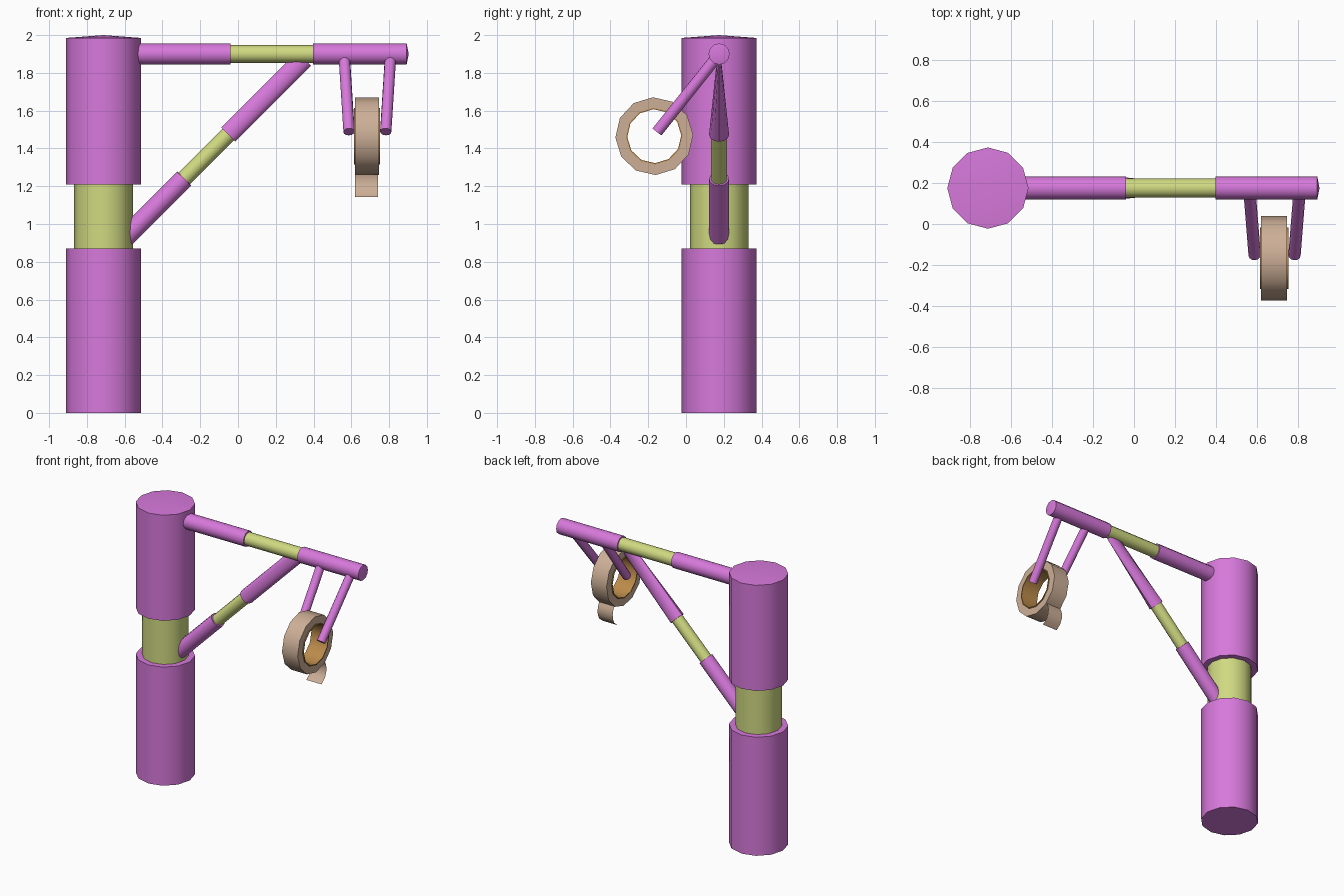
import bpy, bmesh, math
from mathutils import Vector, Matrix

if "Cube" in bpy.data.objects:
    bpy.data.objects.remove(bpy.data.objects["Cube"])


def mat(name, rgb):
    m = bpy.data.materials.new(name)
    m.diffuse_color = (*rgb, 1)
    m.use_nodes = True
    m.node_tree.nodes["Principled BSDF"].inputs["Base Color"].default_value = m.diffuse_color
    return m


PURPLE = mat("purple", (0.68, 0.19, 0.71))
OLIVE = mat("olive", (0.63, 0.70, 0.22))
PAPER = mat("paper", (0.61, 0.43, 0.31))
CARD = mat("card", (0.50, 0.26, 0.07))


def finish(name, bm, material, angle=40):
    bmesh.ops.recalc_face_normals(bm, faces=bm.faces)
    me = bpy.data.meshes.new(name)
    bm.to_mesh(me)
    bm.free()
    ob = bpy.data.objects.new(name, me)
    bpy.context.collection.objects.link(ob)
    me.materials.append(material)
    bpy.ops.object.select_all(action='DESELECT')
    ob.select_set(True)
    bpy.context.view_layer.objects.active = ob
    bpy.ops.object.shade_smooth_by_angle(angle=math.radians(angle))
    return ob


def rod(name, p0, p1, r, material, dome=0, end_y=1, sides=12):
    """Cylinder from p0 to p1; optional low dome and y-squash at the p1 end."""
    p0, p1 = Vector(p0), Vector(p1)
    d = p1 - p0
    bm = bmesh.new()
    bmesh.ops.create_cone(bm, cap_ends=True, segments=sides, radius1=r, radius2=r, depth=d.length)
    top = [v for v in bm.verts if v.co.z > 0]
    if dome:
        cap = max(bm.faces, key=lambda f: f.calc_center_median().z)
        centre = bmesh.ops.poke(bm, faces=[cap])["verts"][0]
        centre.co.z += dome
    rot = d.to_track_quat('Z', 'Y').to_matrix().to_4x4()
    bm.transform(Matrix.Translation((p0 + p1) / 2) @ rot)
    for v in top:
        v.co.y = p1.y + (v.co.y - p1.y) * end_y
    return finish(name, bm, material)


def ring(name, x0, x1, centre, r_out, r_in, material, sides=12, turn=2):
    """Hollow ring around an x axis."""
    bm = bmesh.new()
    loops = []
    for x, r in ((x0, r_out), (x1, r_out), (x1, r_in), (x0, r_in)):
        loop = []
        for i in range(sides):
            a = 2 * math.pi * i / sides + math.radians(turn)
            loop.append(bm.verts.new((x, centre[0] + r * math.cos(a), centre[1] + r * math.sin(a))))
        loops.append(loop)
    for k in range(4):
        a, b = loops[k], loops[(k + 1) % 4]
        for i in range(sides):
            j = (i + 1) % sides
            bm.faces.new((a[i], a[j], b[j], b[i]))
    return finish(name, bm, material)


PX, Y = -0.712, 0.175

# Upright post
rod("post_lower", (PX, Y, 0), (PX, Y, 0.87), 0.198, PURPLE)
rod("post_band", (PX, Y, 0.86), (PX, Y, 1.22), 0.155, OLIVE)
rod("post_upper", (PX, Y, 1.21), (PX, Y, 1.985), 0.198, PURPLE, dome=0.015)

# Horizontal arm
AZ = 1.9
rod("arm_inner", (-0.54, Y, AZ), (-0.04, Y, AZ), 0.056, PURPLE)
rod("arm_band", (-0.05, Y, AZ), (0.41, Y, AZ), 0.047, OLIVE)
rod("arm_outer", (0.397, Y, AZ), (0.893, Y, AZ), 0.056, PURPLE, dome=0.011)

# Diagonal brace, thinning sideways where it meets the arm
rod("brace_lower", (-0.60, Y, 0.925), (-0.285, Y, 1.24), 0.053, PURPLE)
rod("brace_band", (-0.295, Y, 1.23), (-0.04, Y, 1.485), 0.043, OLIVE)
rod("brace_upper", (-0.052, Y, 1.473), (0.35, Y, 1.875), 0.053, PURPLE, end_y=0.2)

# Two hanger rods, mirrored about the roll
MID = 0.685
for side, label in ((-1, "left"), (1, "right")):
    rod("hanger_" + label, (MID + side * 0.122, Y - 0.015, 1.88),
        (MID + side * 0.097, -0.153, 1.488), 0.03, PURPLE)

# Paper roll and its card core
C = (-0.168, 1.465)
ring("paper_roll", 0.619, 0.746, C, 0.206, 0.148, PAPER)
ring("card_core", 0.613, 0.752, C, 0.15, 0.143, CARD)

# Loose end of the paper
bm = bmesh.new()
path = [(-0.055, 1.298), (-0.04, 1.27), (-0.034, 1.24), (-0.037, 1.21), (-0.052, 1.175), (-0.092, 1.143)]
rows = [[bm.verts.new((x, y, z)) for x in (0.619, 0.742)] for y, z in path]
for a, b in zip(rows, rows[1:]):
    bm.faces.new((a[0], a[1], b[1], b[0]))
finish("paper_flap", bm, PAPER)
